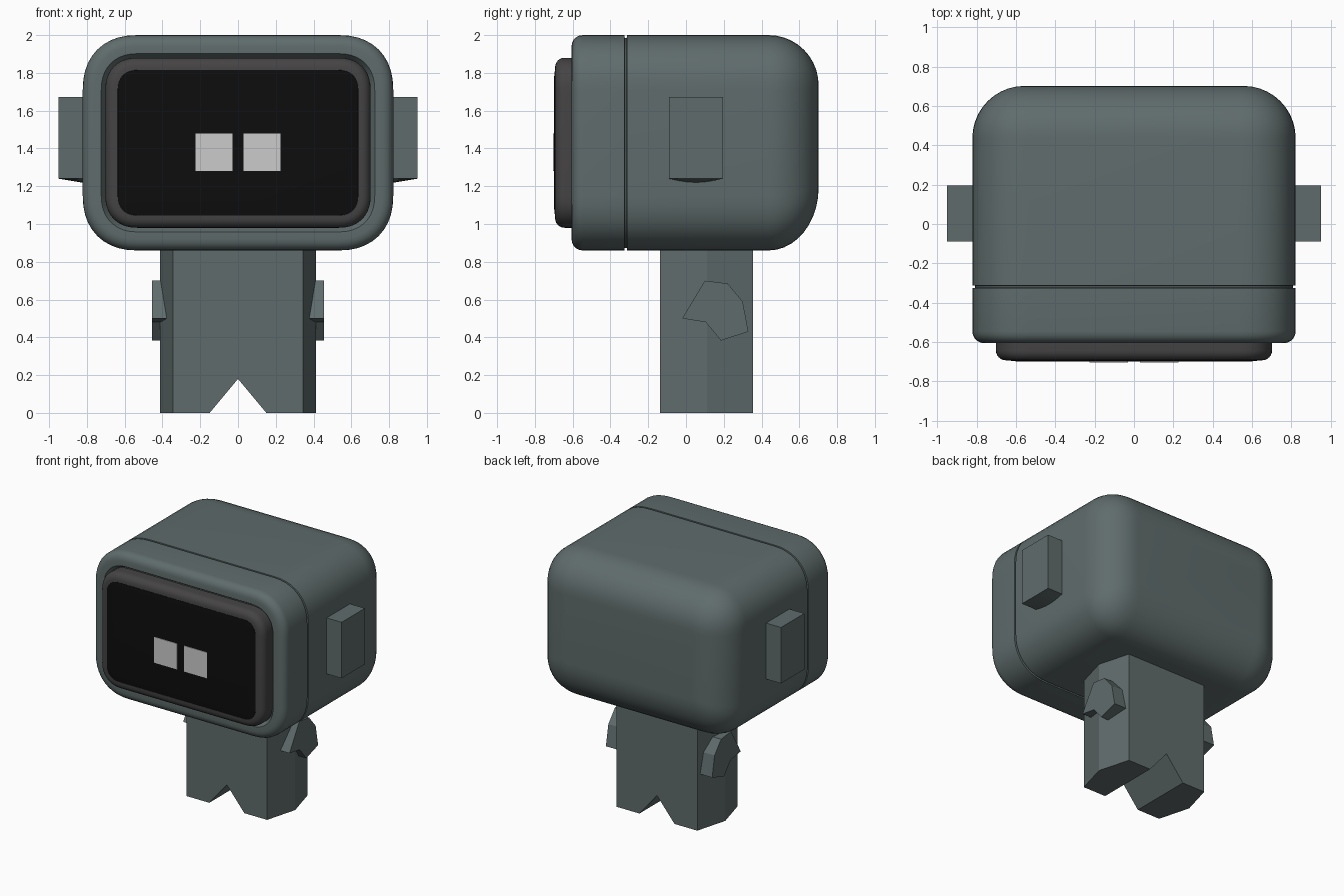
import bpy, bmesh, math

if "Cube" in bpy.data.objects:
    bpy.data.objects.remove(bpy.data.objects["Cube"])


def material(name, rgb):
    m = bpy.data.materials.new(name)
    m.diffuse_color = (*rgb, 1)
    m.use_nodes = True
    m.node_tree.nodes["Principled BSDF"].inputs["Base Color"].default_value = m.diffuse_color
    return m


SHELL = material("shell_grey_green", (0.115, 0.148, 0.148))
RIM = material("rim_dark", (0.06, 0.057, 0.057))
GLASS = material("glass_black", (0.004, 0.004, 0.004))


def loft(name, rings, mat=None, smooth=False, mirror=False):
    """Skin a list of equal-length point rings and cap both ends."""
    bm = bmesh.new()
    loops = [[bm.verts.new(p) for p in ring] for ring in rings]
    n = len(loops[0])
    for a, b in zip(loops, loops[1:]):
        for i in range(n):
            j = (i + 1) % n
            bm.faces.new((a[i], a[j], b[j], b[i]))
    bm.faces.new(loops[0])
    bm.faces.new(loops[-1])
    bmesh.ops.recalc_face_normals(bm, faces=bm.faces)
    me = bpy.data.meshes.new(name)
    bm.to_mesh(me)
    bm.free()
    if smooth:
        me.shade_smooth()
        me.set_sharp_from_angle(angle=math.radians(35))
    if mat:
        me.materials.append(mat)
    ob = bpy.data.objects.new(name, me)
    bpy.context.collection.objects.link(ob)
    if mirror:
        ob.modifiers.new("mirror", "MIRROR").use_mirror_merge = False
    return ob


def ring(d, y, low=0.0, n=10, e=2.25):
    """Head outline inset by d at depth y; low lifts the bottom further."""
    hx, z0, z1, r = 0.822 - d, 0.86 + d + low, 2.0 - d, max(0.29 - d, 0.05)
    pts = []
    for sx, sz, flip in ((1, 1, 0), (-1, 1, 1), (-1, -1, 0), (1, -1, 1)):
        for k in range(n + 1):
            t = math.pi / 2 * (n - k if flip else k) / n
            c, s = max(math.cos(t), 0) ** (2 / e), max(math.sin(t), 0) ** (2 / e)
            z = z1 - r + r * s if sz > 0 else z0 + r - r * s
            pts.append((sx * (hx - r + r * c), y, z))
    return pts


def arc(r, d0, y0, steps, sign):
    """Quarter-round edge as (inset, y) pairs, from full size towards the end face."""
    return [(d0 + r * (1 - math.cos(a)), y0 + sign * r * math.sin(a))
            for a in (math.pi / 2 * k / steps for k in range(steps + 1))]


# Head shell: recessed front lip, small front round, seam groove, large back round
front = [(0.12, -0.57), (0.108, -0.59), (0.098, -0.606)] + arc(0.06, 0, -0.546, 5, -1)[::-1]
seam = [(0, -0.326), (0.014, -0.324), (0.014, -0.314), (0, -0.312)]
rings = [ring(d, y) for d, y in front + seam]
rings += [ring(d, y, 0.25 * d) for d, y in arc(0.265, 0, 0.437, 10, 1)]
loft("head_shell", rings, SHELL, smooth=True)

# Screen rim and glass
rim = [(0.12, -0.58)] + arc(0.05, 0.12, -0.643, 6, -1) + [(0.185, -0.694), (0.188, -0.688)]
loft("screen_rim", [ring(d, y) for d, y in rim], RIM, smooth=True)
loft("screen_glass", [ring(d, y) for d, y in
                      ((0.186, -0.67), (0.186, -0.694), (0.23, -0.699))], GLASS, smooth=True)

# Square eyes
loft("eyes", [[(x, y, z) for x, z in ((0.03, 1.28), (0.225, 1.28), (0.225, 1.48), (0.03, 1.48))]
              for y in (-0.69, -0.703)], mirror=True)

# Ear blocks, with a slightly sagging underside next to the head
ear = []
for x, sag in ((0.76, 0.02), (0.83, 0.02), (0.95, 0.0)):
    bottom = [(-0.09 + 0.285 * k / 6, 1.24 - sag * math.sin(math.pi * k / 6)) for k in range(7)]
    ear.append([(x, y, z) for y, z in bottom + [(0.195, 1.673), (-0.09, 1.673)]])
loft("ears", ear, SHELL, smooth=True, mirror=True)

# Faceted body with a V notch between the legs
body = []
for y, w in ((-0.137, 0.345), (0.11, 0.413), (0.355, 0.345)):
    body.append([(x, y, z) for x, z in ((-w, 0.92), (-w, 0), (-0.15, 0), (0, 0.18),
                                        (0.15, 0), (w, 0), (w, 0.92))])
loft("body", body, SHELL)

# Angular stub arms
arm = ((-0.02, 0.50), (0.10, 0.70), (0.22, 0.685), (0.30, 0.59),
       (0.33, 0.43), (0.185, 0.383), (0.105, 0.48))
loft("arms", [[(x, y, z) for y, z in arm] for x in (0.34, 0.455)], SHELL, mirror=True)
